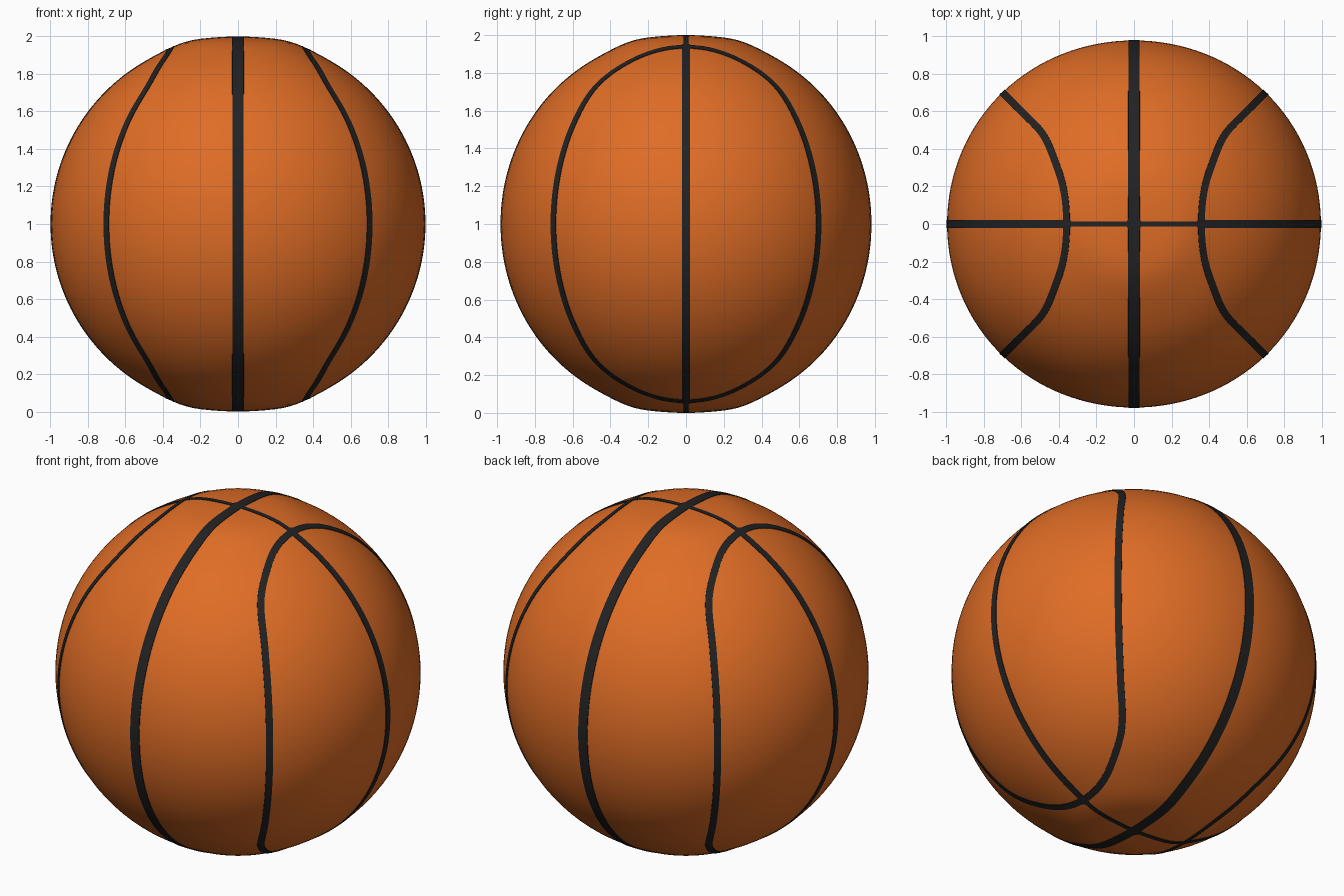
import bpy, bmesh, math
from mathutils import Vector

if "Cube" in bpy.data.objects:
    bpy.data.objects.remove(bpy.data.objects["Cube"])

CENTRE = Vector((0, 0, 1))


def material(name, rgb):
    m = bpy.data.materials.new(name)
    m.diffuse_color = (*rgb, 1)
    m.use_nodes = True
    m.node_tree.nodes["Principled BSDF"].inputs["Base Color"].default_value = m.diffuse_color
    return m


ORANGE = material("orange rubber", (0.74, 0.152, 0.019))
BLACK = material("black seam", (0.016, 0.016, 0.017))


def radius(d):
    """Slightly irregular ball: flatter front and back, fuller around the poles."""
    tilt = math.acos(min(1, abs(d.z)))
    return 0.997 - 0.018 * d.y ** 4 + 0.011 * math.exp(-((tilt - 0.28) / 0.13) ** 2)


def on_ball(d, lift=0.0):
    d = d.normalized()
    return CENTRE + d * (radius(d) + lift)


def finish(name, bm, mat):
    bmesh.ops.recalc_face_normals(bm, faces=bm.faces)
    me = bpy.data.meshes.new(name)
    bm.to_mesh(me)
    bm.free()
    me.materials.append(mat)
    ob = bpy.data.objects.new(name, me)
    bpy.context.collection.objects.link(ob)
    bpy.context.view_layer.objects.active = ob
    ob.select_set(True)
    bpy.ops.object.shade_smooth_by_angle(angle=math.radians(35))
    ob.select_set(False)
    return ob


def seam(name, path, width):
    """Closed thin strip along directions in path; width(direction) is the full width."""
    bm = bmesh.new()
    n = len(path)
    rows = []
    for i, d in enumerate(path):
        side = d.cross(path[(i + 1) % n] - path[i - 1]).normalized()
        h = width(d) / 2
        rows.append([bm.verts.new(on_ball(d + side * h * s, lift))
                     for s, lift in ((-1, -0.005), (-0.97, 0.003), (0, 0.003),
                                     (0.97, 0.003), (1, -0.005))])
    for i in range(n):
        a, b = rows[i], rows[(i + 1) % n]
        for k in range(4):
            bm.faces.new((a[k], a[k + 1], b[k + 1], b[k]))
    return finish(name, bm, BLACK)


def knot(name, d, size):
    """Small round patch where two seams cross."""
    d = d.normalized()
    u = d.orthogonal().normalized()
    v = d.cross(u)
    bm = bmesh.new()
    mid = bm.verts.new(on_ball(d, 0.004))
    ring = []
    for i in range(12):
        a = math.tau * i / 12
        ring.append(bm.verts.new(on_ball(d + (u * math.cos(a) + v * math.sin(a)) * size, 0.004)))
    for i in range(12):
        bm.faces.new((mid, ring[i], ring[(i + 1) % 12]))
    finish(name, bm, BLACK)


# Ball
bm = bmesh.new()
bmesh.ops.create_uvsphere(bm, u_segments=128, v_segments=64, radius=1)
for v in bm.verts:
    v.co = on_ball(v.co)
finish("ball", bm, ORANGE)

# Two straight seams through the poles
N = 160
angles = [math.tau * i / N for i in range(N)]
seam("front_back_seam", [Vector((0, math.sin(a), math.cos(a))) for a in angles],
     lambda d: 0.063)
seam("side_seam", [Vector((math.sin(a), 0, math.cos(a))) for a in angles],
     lambda d: 0.028 if abs(d.x) < 0.36 and abs(d.z) > 0.5 else 0.042)

# Curved side seams: a quarter seen from above, mirrored into a closed loop
QUARTER = [(0.358, 0), (0.37, 0.155), (0.41, 0.30), (0.485, 0.475), (0.60, 0.60), (0.675, 0.675)]
q = [Vector((x, y, math.sqrt(1 - x * x - y * y))) for x, y in QUARTER]
q.append(Vector((1, 1, 0)).normalized())
flip = lambda p, sy, sz: Vector((p.x, p.y * sy, p.z * sz))
loop = (q + [flip(p, 1, -1) for p in q[-2::-1]]
        + [flip(p, -1, -1) for p in q[1:]] + [flip(p, -1, 1) for p in q[-2:0:-1]])


def smooth_loop(pts, steps=8):
    out, n = [], len(pts)
    for i in range(n):
        a, b, c, d = (pts[(i + k) % n] for k in (-1, 0, 1, 2))
        for s in range(steps):
            t = s / steps
            p = (2 * b + (c - a) * t + (2 * a - 5 * b + 4 * c - d) * t * t
                 + (3 * b - a - 3 * c + d) * t ** 3) / 2
            out.append(p.normalized())
    return out


curve = smooth_loop(loop)
for label, sx in (("right", 1), ("left", -1)):
    seam(label + "_curved_seam", [Vector((p.x * sx, p.y, p.z)) for p in curve],
         lambda d: 0.040)

# Seam crossings at top and bottom
for label, sz in (("top", 1), ("bottom", -1)):
    knot(label + "_crossing", Vector((0, 0, sz)), 0.042)
    for side, sx in (("right", 1), ("left", -1)):
        knot(f"{label}_{side}_crossing", Vector((0.358 * sx, 0, 0.934 * sz)), 0.032)
